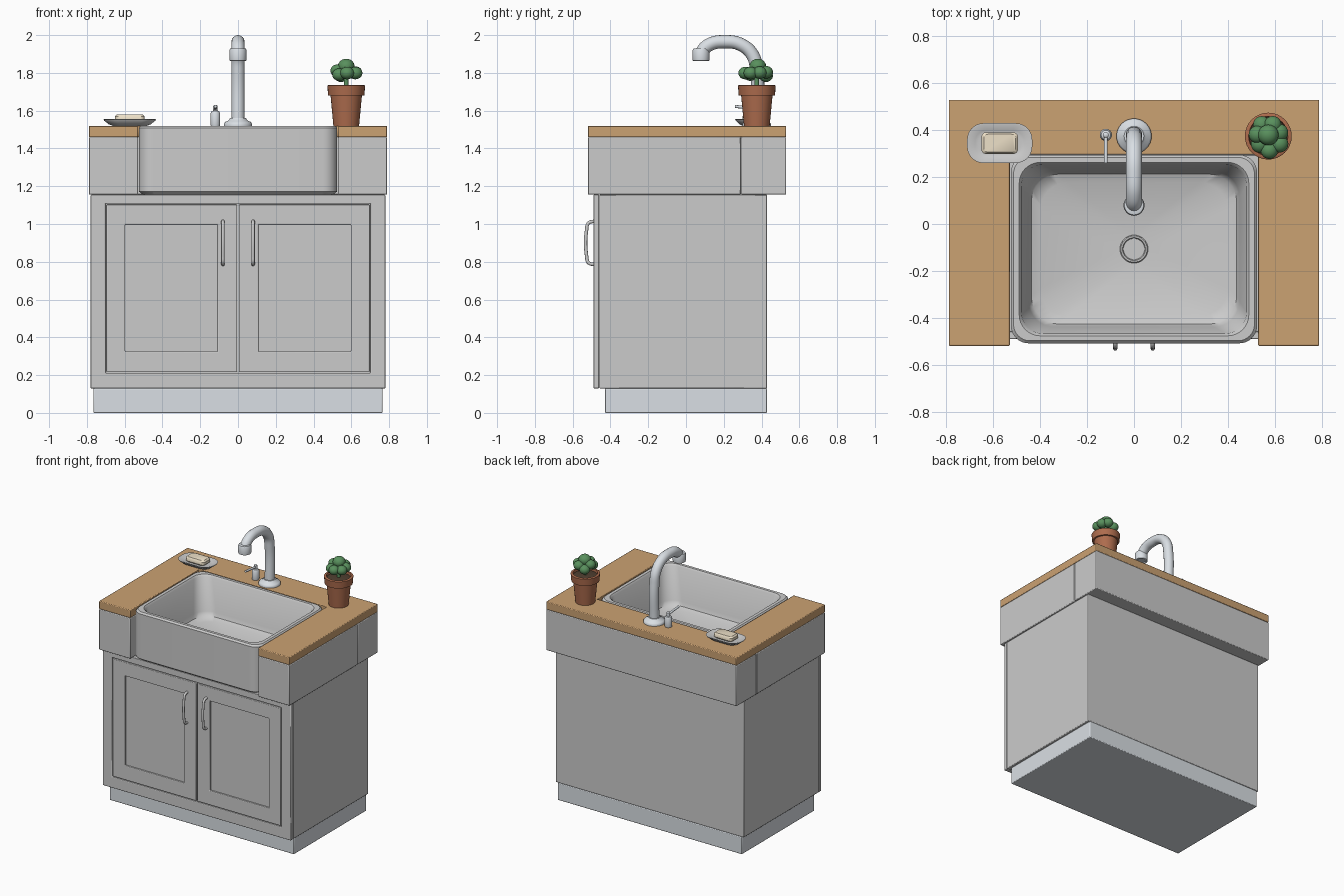
import bpy, bmesh, math, random
from mathutils import Vector

if "Cube" in bpy.data.objects:
    bpy.data.objects.remove(bpy.data.objects["Cube"])
random.seed(3)


def mat(name, *rgb):
    m = bpy.data.materials.new(name)
    m.diffuse_color = (*rgb, 1)
    m.use_nodes = True
    m.node_tree.nodes["Principled BSDF"].inputs["Base Color"].default_value = m.diffuse_color
    return m


WOOD = mat("wood", .60, .36, .17)
CLAY = mat("terracotta", .42, .15, .075)
LEAF = mat("leaf", .10, .28, .11)
SOIL = mat("soil", .08, .05, .03)
SOAP = mat("soap", .85, .75, .58)
STEEL = mat("steel", .70, .74, .78)
DARK = mat("drain_dark", .05, .05, .055)


def finish(ob, material=None, bevel=0):
    bpy.context.view_layer.objects.active = ob
    for o in bpy.context.selected_objects:
        o.select_set(False)
    ob.select_set(True)
    if material:
        ob.data.materials.append(material)
    if bevel:
        b = ob.modifiers.new("bevel", 'BEVEL')
        b.width, b.segments, b.limit_method = bevel, 2, 'ANGLE'
    bpy.ops.object.shade_smooth_by_angle(angle=math.radians(40))
    return ob


def from_bm(name, bm, material=None, bevel=0):
    bmesh.ops.remove_doubles(bm, verts=bm.verts, dist=1e-5)
    bmesh.ops.recalc_face_normals(bm, faces=bm.faces)
    me = bpy.data.meshes.new(name)
    bm.to_mesh(me)
    bm.free()
    ob = bpy.data.objects.new(name, me)
    bpy.context.collection.objects.link(ob)
    return finish(ob, material, bevel)


def rring(hx, hy, r, z, n=8):
    """Rounded rectangle loop; a circle when hx == hy == r."""
    pts = []
    for k, (sx, sy) in enumerate(((1, 1), (-1, 1), (-1, -1), (1, -1))):
        for i in range(n + 1):
            a = (k + i / n) * math.pi / 2
            pts.append(Vector((sx * (hx - r) + r * math.cos(a), sy * (hy - r) + r * math.sin(a), z)))
    return pts


def loft(name, rings, at=(0, 0, 0), material=None, bevel=0, closed=False):
    bm = bmesh.new()
    loops = [[bm.verts.new(p + Vector(at)) for p in ring] for ring in rings]
    n = len(loops[0])
    pairs = list(zip(loops, loops[1:])) + ([(loops[-1], loops[0])] if closed else [])
    for a, b in pairs:
        for i in range(n):
            j = (i + 1) % n
            bm.faces.new((a[i], a[j], b[j], b[i]))
    if not closed:
        bm.faces.new(loops[0])
        bm.faces.new(loops[-1])
    return from_bm(name, bm, material, bevel)


def lathe(name, profile, at, material=None):
    return loft(name, [rring(r, r, r, z) for r, z in profile], at, material)


def box(name, x0, x1, y0, y1, z0, z1, material=None, bevel=.005):
    pts = [(x0, y0), (x1, y0), (x1, y1), (x0, y1)]
    return loft(name, [[Vector((*p, z)) for p in pts] for z in (z0, z1)], material=material, bevel=bevel)


def frame(name, outer, inner, y0, y1):
    def rect(r, y):
        x0, x1, z0, z1 = r
        return [Vector((x, y, z)) for x, z in ((x0, z0), (x1, z0), (x1, z1), (x0, z1))]
    return loft(name, [rect(outer, y0), rect(inner, y0), rect(inner, y1), rect(outer, y1)],
                bevel=.004, closed=True)


def tube(name, pts, r, material=None, kind='AUTO'):
    cu = bpy.data.curves.new(name, 'CURVE')
    cu.dimensions, cu.bevel_depth, cu.bevel_resolution = '3D', r, 6
    cu.use_fill_caps = True
    sp = cu.splines.new('BEZIER')
    sp.bezier_points.add(len(pts) - 1)
    for bp, p in zip(sp.bezier_points, pts):
        bp.co = p
        bp.handle_left_type = bp.handle_right_type = kind
    ob = bpy.data.objects.new(name, cu)
    bpy.context.collection.objects.link(ob)
    for o in bpy.context.selected_objects:
        o.select_set(False)
    bpy.context.view_layer.objects.active = ob
    ob.select_set(True)
    bpy.ops.object.convert(target='MESH')
    return finish(bpy.context.object, material)


# Cabinet
box("toe_kick", -.765, .765, -.43, .43, 0, .13, STEEL)
box("cabinet_body", -.78, .78, -.46, .43, .13, 1.155)
frame("face_frame", (-.78, .78, .13, 1.155), (-.702, .702, .212, 1.108), -.49, -.46)

# Doors and handles
for s, side in ((-1, "left"), (1, "right")):
    o = sorted((s * .004, s * .696))
    i = sorted((s * .108, s * .597))
    frame(side + "_door_frame", (*o, .218, 1.102), (*i, .325, .998), -.49, -.46)
    box(side + "_door_panel", i[0] - .004, i[1] + .004, -.474, -.459, .32, 1.0, bevel=0)
    x = s * .08
    tube(side + "_handle", [(x, -.485, .785), (x, -.516, .795), (x, -.526, .83), (x, -.526, .97),
                            (x, -.516, 1.005), (x, -.485, 1.015)], .009)

# Counter
for s, side in ((-1, "left"), (1, "right")):
    x0, x1 = sorted((s * .53, s * .79))
    box(side + "_counter_block", x0, x1, -.52, .29, 1.155, 1.46)
box("back_counter_block", -.79, .79, .292, .53, 1.155, 1.46)
u = [(-.79, -.52), (-.53, -.52), (-.53, .297), (.53, .297), (.53, -.52), (.79, -.52), (.79, .53), (-.79, .53)]
loft("wood_countertop", [[Vector((*p, z)) for p in u] for z in (1.46, 1.52)], material=WOOD, bevel=.005)

# Apron sink with bowl
C = (0, -.107, 0)
loft("sink", [rring(*p) for p in (
    (.505, .385, .06, 1.157), (.525, .402, .075, 1.172), (.525, .402, .075, 1.508), (.514, .391, .07, 1.52),
    (.490, .370, .09, 1.52), (.480, .360, .09, 1.508), (.450, .332, .11, 1.27), (.438, .320, .12, 1.24),
    (.40, .285, .12, 1.225), (.06, .06, .06, 1.205))], C)
lathe("drain_ring", [(.045, 1.2), (.06, 1.2), (.06, 1.212), (.056, 1.216), (.049, 1.216), (.045, 1.209)], C)
lathe("drain_hole", [(.047, 1.2), (.047, 1.209)], C, DARK)
box("drain_bar_x", -.047, .047, -.111, -.103, 1.2, 1.214, bevel=0)
box("drain_bar_y", -.004, .004, -.154, -.06, 1.2, 1.214, bevel=0)

# Faucet
F = (0, .375, 0)
lathe("faucet_base", [(.075, 1.52), (.075, 1.53), (.068, 1.54), (.05, 1.548), (.042, 1.56)], F, STEEL)
tube("faucet_neck", [(0, y, z) for y, z in ((.375, 1.53), (.375, 1.80), (.352, 1.895), (.29, 1.95), (.205, 1.965),
                                            (.125, 1.95), (.085, 1.91), (.08, 1.87))], .035, STEEL)
lathe("faucet_nozzle", [(.034, 1.872), (.036, 1.862), (.044, 1.865), (.045, 1.87), (.045, 1.92), (.041, 1.928),
                        (.034, 1.93)], (0, .08, 0), STEEL)

# Faucet lever
L = (-.12, .38, 0)
lathe("lever_base", [(.024, 1.52), (.026, 1.53), (.026, 1.585), (.02, 1.597), (.012, 1.6), (.012, 1.625), (.006, 1.63)],
      L, STEEL)
tube("lever_arm", [(-.12, .385, 1.61), (-.12, .32, 1.617), (-.12, .26, 1.622)], .008, STEEL)

# Soap dish and soap
D = (-.573, .345, 0)
loft("soap_dish", [rring(*p) for p in (
    (.09, .045, .044, 1.52), (.11, .06, .055, 1.527), (.137, .083, .07, 1.548), (.139, .085, .07, 1.554),
    (.134, .08, .07, 1.555), (.105, .055, .05, 1.542), (.09, .045, .044, 1.54))], D)
loft("soap_bar", [rring(*p) for p in (
    (.068, .038, .018, 1.541), (.078, .046, .02, 1.55), (.078, .046, .02, 1.57), (.068, .038, .018, 1.58))], D, SOAP)

# Potted plant
P = (.573, .375, 0)
lathe("plant_pot", [(.068, 1.52), (.083, 1.68), (.096, 1.68), (.1, 1.732), (.096, 1.735), (.084, 1.735), (.08, 1.71)],
      P, CLAY)
lathe("pot_soil", [(.08, 1.70), (.081, 1.718), (.05, 1.724)], P, SOIL)
tube("plant_stem", [(P[0], P[1], 1.71), (P[0], P[1], 1.79)], .012, LEAF, 'VECTOR')
blobs = [(0, .005, 1.835, .044)]
for k in range(7):
    a = k * math.tau / 7 + .3
    d = .055 + random.uniform(-.008, .006)
    blobs.append((d * math.cos(a), d * math.sin(a), 1.795 + random.uniform(-.012, .022), .037))
for k, (x, y, z, r) in enumerate(blobs):
    bpy.ops.mesh.primitive_uv_sphere_add(segments=20, ring_count=12, radius=r, location=(P[0] + x, P[1] + y, z))
    bpy.context.object.name = f"leaf_{k}"
    bpy.context.object.scale.z = .9
    finish(bpy.context.object, LEAF)
